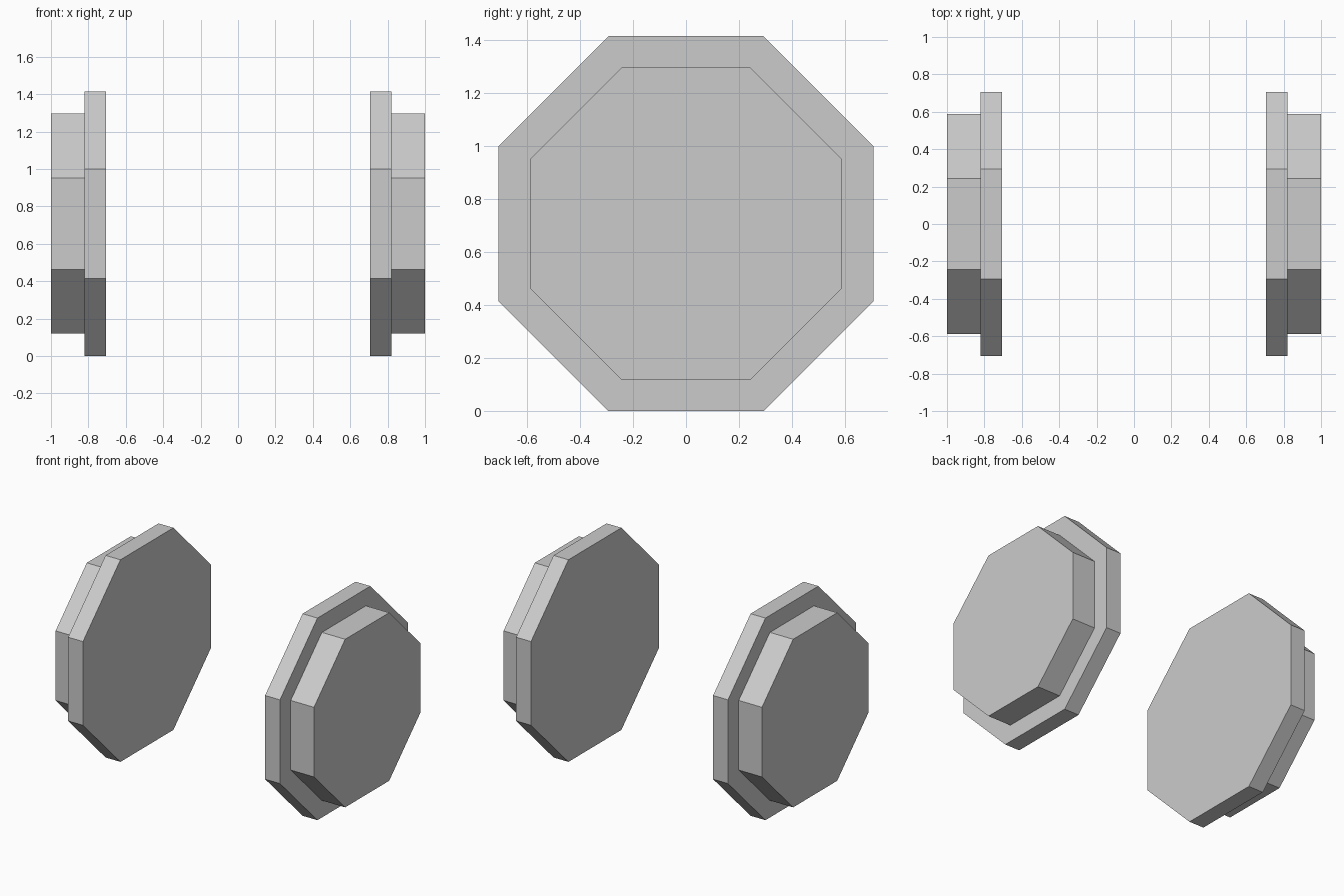
import bpy, bmesh
from math import cos, sin, pi

if "Cube" in bpy.data.objects:
    bpy.data.objects.remove(bpy.data.objects["Cube"])

SIDES = 8
CENTRE_Z = 0.707
# Stepped wheel profile: (distance from the middle, flat-to-centre radius)
PROFILE = [(0.705, 0.707), (0.82, 0.707), (0.82, 0.588), (1.0, 0.588)]


def make_wheel(name, side):
    bm = bmesh.new()
    rings = []
    for x, apothem in PROFILE:
        r = apothem / cos(pi / SIDES)
        rings.append([bm.verts.new((side * x,
                                    r * cos((i + 0.5) * 2 * pi / SIDES),
                                    r * sin((i + 0.5) * 2 * pi / SIDES)))
                      for i in range(SIDES)])
    # Rim, step and hub walls
    for a, b in zip(rings, rings[1:]):
        for i in range(SIDES):
            j = (i + 1) % SIDES
            bm.faces.new((a[i], a[j], b[j], b[i]))
    # Flat inner and outer caps
    bm.faces.new(rings[0])
    bm.faces.new(rings[-1])
    bmesh.ops.recalc_face_normals(bm, faces=bm.faces)
    mesh = bpy.data.meshes.new(name)
    bm.to_mesh(mesh)
    bm.free()
    obj = bpy.data.objects.new(name, mesh)
    obj.location.z = CENTRE_Z
    bpy.context.collection.objects.link(obj)


# Mirrored pair of wheels
make_wheel("wheel_left", -1)
make_wheel("wheel_right", 1)
